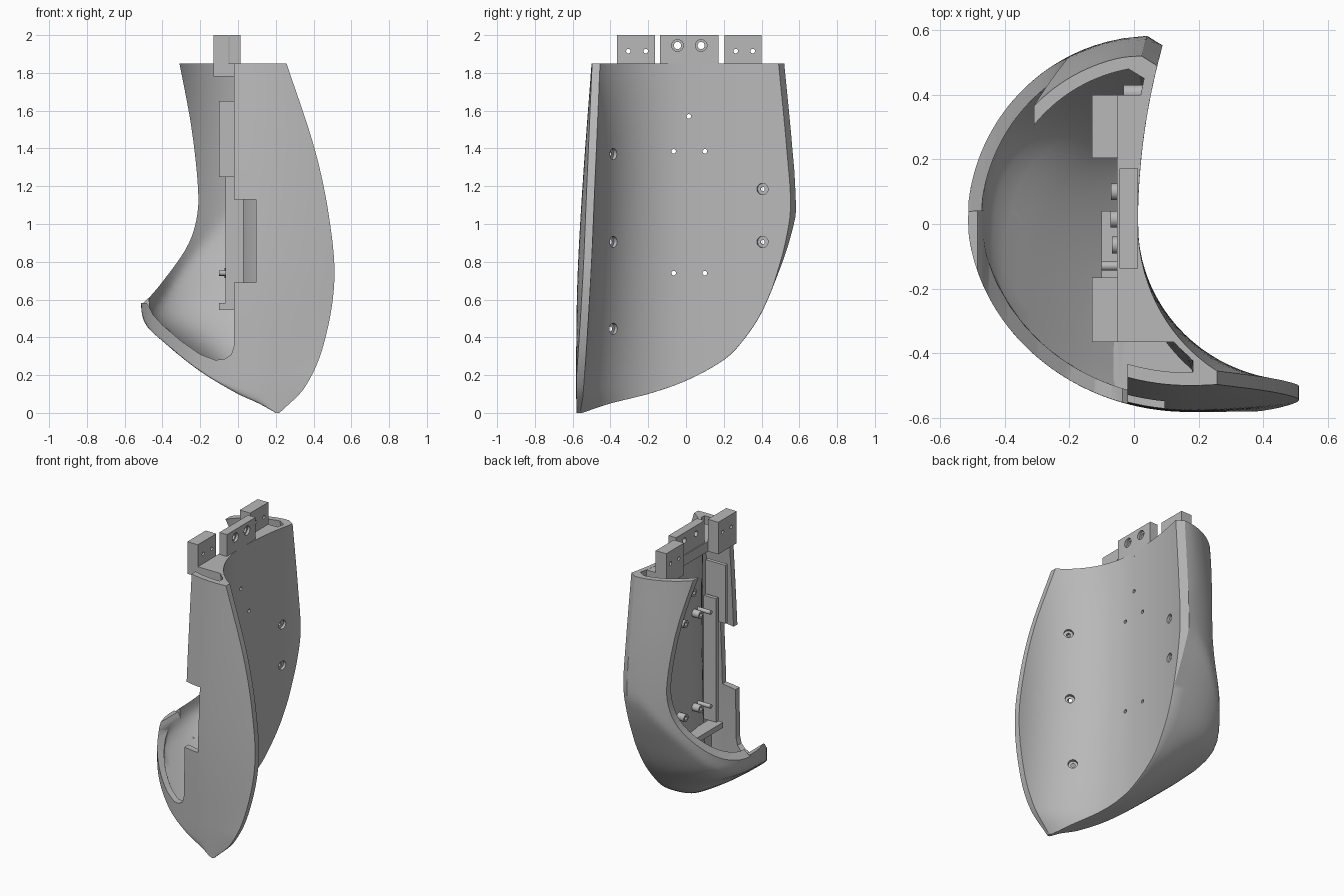
import bpy, bmesh, math
from mathutils import Matrix

cube = bpy.data.objects.get("Cube")
if cube:
    bpy.data.objects.remove(cube, do_unlink=True)

mat = bpy.data.materials.new("plain_grey")
mat.use_nodes = True
GREY = (0.48, 0.48, 0.48, 1)
mat.diffuse_color = GREY
mat.node_tree.nodes["Principled BSDF"].inputs["Base Color"].default_value = GREY


def curve(pts, v):
    """Smooth interpolation through (position, value) pairs."""
    n = len(pts)
    if v <= pts[0][0]:
        return pts[0][1]
    if v >= pts[-1][0]:
        return pts[-1][1]
    i = max(k for k in range(n - 1) if pts[k][0] <= v)

    def slope(k):
        a, b = pts[max(k - 1, 0)], pts[min(k + 1, n - 1)]
        return (b[1] - a[1]) / (b[0] - a[0])
    (x0, y0), (x1, y1) = pts[i], pts[i + 1]
    h = x1 - x0
    t = (v - x0) / h
    return ((2*t**3 - 3*t*t + 1) * y0 + (t**3 - 2*t*t + t) * h * slope(i)
            + (3*t*t - 2*t**3) * y1 + (t**3 - t*t) * h * slope(i + 1))


# Shell outlines by height: left side and its y, back, front, fin tip, fin inner
# face, fullness of the back curve and largest plan radius
LEFT = [(0, .2), (.05, .11), (.1, 0), (.22, -.2), (.38, -.4), (.47, -.49), (.57, -.513),
        (1, -.515), (1.4, -.495), (1.85, -.455)]
SIDE = [(0, -.572), (.1, -.545), (.22, -.47), (.38, -.29), (.47, -.11), (.57, 0), (.8, .03), (1.85, .03)]
BACK = [(0, -.55), (.05, -.4), (.1, -.2), (.17, 0), (.28, .2), (.38, .3), (.53, .4),
        (.77, .5), (.92, .55), (1.08, .583), (1.4, .563), (1.85, .52)]
FRONT = [(0, -.58), (.2, -.582), (.7, -.575), (1.2, -.548), (1.85, -.5)]
TIP = [(0, .22), (.13, .35), (.35, .45), (.7, .51), (1.05, .48), (1.4, .405), (1.85, .257)]
FIN = [(0, -.56), (.1, -.545), (.7, -.505), (1.2, -.483), (1.85, -.455)]
FULL = [(0, 2.2), (.3, 2.5), (.5, 3), (1, 3), (1.2, 2), (1.85, 2)]
RADIUS = [(0, .585), (1, .585), (1.4, .567), (1.85, .527)]
FRONT_X, MID_Y = .17, .04


def concave(y, z):
    """x of the hollow side wall."""
    if y >= 0:
        return .012 + .25 * y * y
    tip = min(curve(TIP, z), .511)
    b = -curve(FIN, z) / math.sqrt(1 - ((.512 - tip) / .5) ** 2)
    return .512 - .5 * math.sqrt(max(0, 1 - (y / b) ** 2))


def section(z, t=0):
    """Crescent outline at height z; t > 0 gives the inside of the wall."""
    yb, yf, xl = curve(BACK, z) - t, curve(FRONT, z) + t, curve(LEFT, z) + t
    ym, full, radius = curve(SIDE, z), curve(FULL, z), curve(RADIUS, z) - t
    wall = t * .75
    ch = .03 * min(1, max(.05, (z - .65) / .4))
    ye = yb - ch
    ex = concave(ye, z) - wall
    cx = ex - 1.6 * ch
    a = max(.006, cx - xl)
    fx = max(FRONT_X, cx - a + .004)
    pts = []
    for i in range(61):
        th = math.pi * i / 60
        s, c = max(0, math.sin(th)), math.cos(th)
        if i < 30:
            x, y = cx - a * s ** (2 / full), ym + (yb - ym) * max(0, c) ** (2 / full)
        else:
            x, y = fx - (fx - cx + a) * s, ym + (ym - yf) * c
        # Keep within the round back and the flatter oval front
        if y > MID_Y:
            ox, oy, rx, ry = .07, 0, radius, radius
        else:
            ox, oy, rx, ry = FRONT_X, MID_Y, FRONT_X - .07 + radius, MID_Y - yf
        k = 1 / max(1, math.hypot((x - ox) / rx, (y - oy) / ry))
        pts.append((ox + (x - ox) * k, oy + (y - oy) * k))
    if t:
        y0, y_out, x0 = yf + .012, yf + .002, fx + .012
    else:
        y0, x0 = curve(FIN, z), curve(TIP, z)
        y_out = max(yf + .002, y0 - .042)
    for i in range(1, 11):
        s = i / 10
        pts.append((fx + (x0 - fx) * s, yf + (y_out - yf) * s * s))
    for i in range(31):
        y = y0 + (ye - y0) * (i / 30) ** 2
        pts.append((min(x0, concave(y, z) - wall), y))
    return pts


def loft(name, rings):
    """Closed solid through a list of point rings."""
    bm = bmesh.new()
    loops = [[bm.verts.new(p) for p in r] for r in rings]
    n = len(loops[0])
    for lo, hi in zip(loops, loops[1:]):
        for i in range(n):
            j = (i + 1) % n
            bm.faces.new((lo[i], lo[j], hi[j], hi[i]))
    bm.faces.new(loops[0])
    bm.faces.new(loops[-1])
    bmesh.ops.recalc_face_normals(bm, faces=bm.faces)
    me = bpy.data.meshes.new(name)
    bm.to_mesh(me)
    bm.free()
    me.materials.append(mat)
    ob = bpy.data.objects.new(name, me)
    bpy.context.collection.objects.link(ob)
    return ob


def slab(name, pts, z):
    return loft(name, [[(x, y, h) for x, y in pts] for h in z])


def box(name, x, y, z):
    return slab(name, [(x[0], y[0]), (x[1], y[0]), (x[1], y[1]), (x[0], y[1])], z)


def prism(name, pts, y):
    return loft(name, [[(px, d, pz) for px, pz in pts] for d in y])


def rod(name, x, y, z, r, n=20):
    """Cylinder along x."""
    ring = [(y + r * math.cos(2 * math.pi * i / n), z + r * math.sin(2 * math.pi * i / n)) for i in range(n)]
    return loft(name, [[(h, p, q) for p, q in ring] for h in x])


def cut(target, cutter):
    m = target.modifiers.new("cut", 'BOOLEAN')
    m.operation, m.solver, m.object = 'DIFFERENCE', 'EXACT', cutter
    bpy.context.view_layer.objects.active = target
    bpy.ops.object.modifier_apply(modifier=m.name)
    bpy.data.objects.remove(cutter, do_unlink=True)


# Hollow crescent shell
levels = [1.85 * (i / 56) ** 1.5 for i in range(57)]
shell = loft("shell", [[(x, y, z) for x, y in section(z)] for z in levels])
inner_levels = [.19 + 1.71 * i / 46 for i in range(47)]
cut(shell, loft("cavity", [[(x, y, z) for x, y in section(z - .03, .042)] for z in inner_levels]))

# Side opening: front wall only, then back half with its sweeping rim
front_edge = [(-.02, 2.1), (-.02, .36), (-.035, .31), (-.07, .285), (-.12, .28), (-.2, .31),
              (-.3, .38), (-.4, .465), (-.45, .52), (-.47, .56), (-.485, .582), (-.7, .59), (-.7, 2.1)]
front_opening = prism("front_opening", front_edge, (-.8, MID_Y))
core = [(.09 + .45 * math.cos(math.pi * i / 32), .02 + .45 * math.sin(math.pi * i / 32)) for i in range(64)]
cut(front_opening, slab("core", core, (0, 2.3)))
cut(shell, front_opening)
back_knots = [(.5, -.62), (.575, -.51), (.605, -.475), (.7, -.395), (.87, -.275), (1, -.225),
              (1.15, -.21), (1.5, -.245), (1.85, -.31), (2.1, -.36)]
back_edge = [(curve(back_knots, .5 + 1.6 * i / 40), .5 + 1.6 * i / 40) for i in range(41)]
cut(shell, prism("back_opening", back_edge + [(-.8, 2.1), (-.8, .5)], (MID_Y - .001, .8)))
cut(shell, box("notch", (-.2, .095), (-.75, -.46), (.69, 1.13)))

# Screw holes, square to the hollow side
LARGE = [(-.385, 1.37), (-.385, .905), (-.385, .445), (.405, 1.185), (.405, .905)]
SMALL = [(.015, 1.57), (-.065, 1.385), (.1, 1.385), (-.065, .74), (.1, .74)]
for y, z in LARGE:
    tilt = math.atan2(concave(y - .01, z) - concave(y + .01, z), .02)
    place = Matrix.Translation((concave(y, z), y, z)) @ Matrix.Rotation(tilt, 4, 'Z')
    for x, r in (((-.02, .06), .03), ((-.08, .06), .014)):
        bore = rod("bore", x, 0, 0, r)
        bore.data.transform(place)
        cut(shell, bore)
for y, z in SMALL:
    cut(shell, rod("hole", (-.2, .2), y, z, .012))

# Mounting blocks on a ledge behind the top edge
parts = [shell]
for name, y in (("front_block", (-.365, -.165)), ("back_block", (.205, .4))):
    block = box(name, (-.13, -.05), y, (1.78, 2))
    for f in (.3, .76):
        cut(block, rod("hole", (-.3, .3), y[0] + (y[1] - y[0]) * f, 1.915, .012))
    parts.append(block)
ledge = [(concave(y, 1.8) - .01, y) for y in (-.365, -.3, -.24, -.18, -.1, 0, .2, .4)]
parts.append(slab("ledge", [(-.052, .4), (-.052, -.365)] + ledge, (1.78, 1.849)))
plate = box("centre_plate", (-.045, .0125), (-.138, .172), (1.82, 2))
for y in (-.045, .08):
    cut(plate, rod("bore", (-.005, .1), y, 1.945, .031))
    cut(plate, rod("hole", (-.2, .2), y, 1.945, .019))
parts.append(plate)

# Inner ribs, pegs and screw bosses
parts.append(box("long_rib", (-.065, .03), (-.26, -.235), (.58, 1.43)))
parts.append(box("side_rib", (-.1, .05), (-.31, -.285), (1.25, 1.65)))
parts.append(box("lower_rib", (-.1, -.005), (-.26, .04), (.545, .582)))
for z in (.74, 1.385):
    parts.append(rod("peg", (-.1, .01), -.13, z, .014))
for y, z in SMALL + LARGE[3:]:
    c = concave(y, z) - .02
    boss = rod("screw_boss", (c - .065, c), y, z, .026)
    cut(boss, rod("hole", (c - .2, c + .1), y, z, .012))
    parts.append(boss)

bpy.ops.object.select_all(action='DESELECT')
for ob in parts:
    ob.select_set(True)
bpy.context.view_layer.objects.active = shell
bpy.ops.object.shade_smooth_by_angle(angle=math.radians(30))
